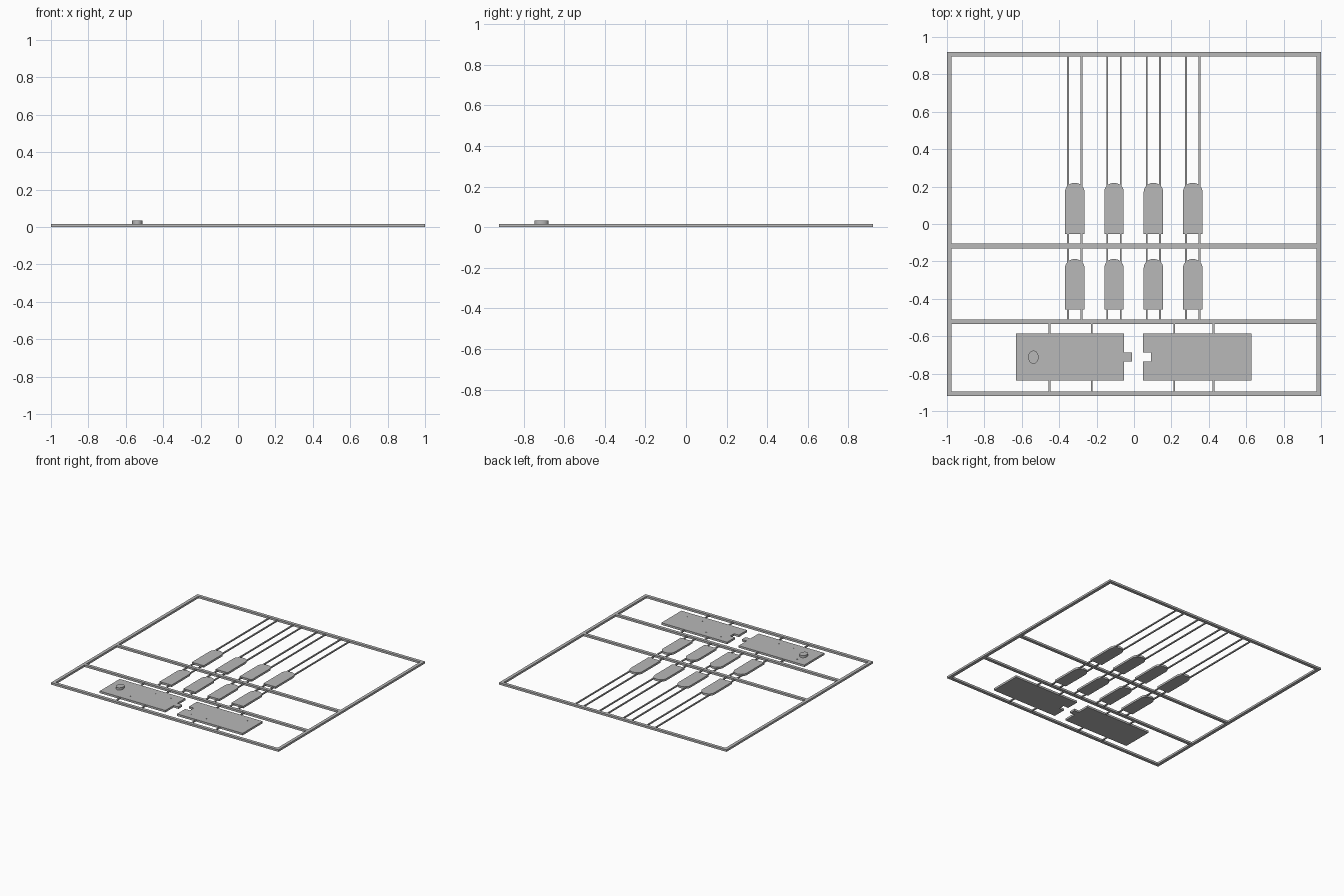
import bpy, bmesh, math

cube = bpy.data.objects.get("Cube")
if cube:
    bpy.data.objects.remove(cube)

grey = bpy.data.materials.new("plain grey plastic")
grey.use_nodes = True
COLOUR = (0.48, 0.48, 0.48, 1)
grey.diffuse_color = COLOUR
grey.node_tree.nodes["Principled BSDF"].inputs["Base Color"].default_value = COLOUR

THICK = 0.016      # sheet thickness
BAR = 0.025        # frame bar width
HALF_Y = 0.92


def prism(name, outline, z0, z1):
    """Extrude a counter-clockwise outline from z0 to z1."""
    bm = bmesh.new()
    base = bm.faces.new([bm.verts.new((x, y, z0)) for x, y in outline])
    top = bmesh.ops.extrude_face_region(bm, geom=[base])["geom"]
    bmesh.ops.translate(bm, vec=(0, 0, z1 - z0),
                        verts=[v for v in top if isinstance(v, bmesh.types.BMVert)])
    bmesh.ops.recalc_face_normals(bm, faces=bm.faces)
    mesh = bpy.data.meshes.new(name)
    bm.to_mesh(mesh)
    bm.free()
    mesh.materials.append(grey)
    obj = bpy.data.objects.new(name, mesh)
    bpy.context.collection.objects.link(obj)
    return obj


def box(name, x0, x1, y0, y1, z0=0, z1=THICK):
    return prism(name, [(x0, y0), (x1, y0), (x1, y1), (x0, y1)], z0, z1)


def ellipse(cx, cy, rx, ry, count, sweep=2 * math.pi):
    steps = count if sweep > 6 else count - 1
    return [(cx + rx * math.cos(sweep * i / steps), cy + ry * math.sin(sweep * i / steps))
            for i in range(count)]


def runner(name, x, y0, y1):
    box(name, x - 0.005, x + 0.005, y0, y1, 0.003, 0.012)


# Outer frame and cross bars
for side, x in (("right", -1), ("left", 1 - BAR)):
    box(f"frame_side_{side}", x, x + BAR, -HALF_Y, HALF_Y)
bars = {"front": -HALF_Y, "lower": -0.535, "middle": -0.13, "back": HALF_Y - BAR}
for place, y in bars.items():
    box(f"frame_bar_{place}", BAR - 1, 1 - BAR, y, y + BAR)

# Round-ended tabs in two rows, each column joined by a pair of runners
for col, x in enumerate((-0.317, -0.107, 0.104, 0.314)):
    tabs = (("back", -0.053, 0.22), ("front", -0.457, -0.187))
    for row, y0, y1 in tabs:
        arch = ellipse(x, y1 - 0.048, 0.052, 0.048, 17, math.pi)
        prism(f"tab_{row}_{col}", [(x - 0.052, y0), (x + 0.052, y0)] + arch, 0, THICK)
    gaps = ((0.19, 0.895), (-0.105, -0.053), (-0.215, -0.13), (-0.51, -0.457))
    for side in (-1, 1):
        for part, (y0, y1) in enumerate(gaps):
            runner(f"tab_runner_{col}_{side}_{part}", x + side * 0.036, y0, y1)

# Plates: one with a tongue, one with the matching notch
Y0, Y1, T0, T1 = -0.837, -0.586, -0.734, -0.686
prism("plate_with_tongue", [(-0.63, Y0), (-0.053, Y0), (-0.053, T0), (-0.01, T0),
                            (-0.01, T1), (-0.053, T1), (-0.053, Y1), (-0.63, Y1)], 0, THICK)
prism("plate_with_notch", [(0.627, Y1), (0.049, Y1), (0.049, T1), (0.092, T1),
                           (0.092, T0), (0.049, T0), (0.049, Y0), (0.627, Y0)], 0, THICK)
for i, x in enumerate((-0.451, -0.226, 0.215, 0.426)):
    runner(f"plate_runner_back_{i}", x, Y1, -0.535)
    runner(f"plate_runner_front_{i}", x, -0.895, Y0)

# Small rivets on both plates
for side in (-1, 1):
    for i in range(4):
        for y in (-0.78, -0.64):
            x = side * (0.14 + i * 0.13)
            prism("rivet", ellipse(x, y, 0.005, 0.005, 8), THICK, THICK + 0.001)

# Raised oval knob
knob = prism("knob", ellipse(-0.538, -0.712, 0.028, 0.035, 32), THICK, 0.034)
bpy.context.view_layer.objects.active = knob
knob.select_set(True)
bpy.ops.object.shade_smooth_by_angle()
